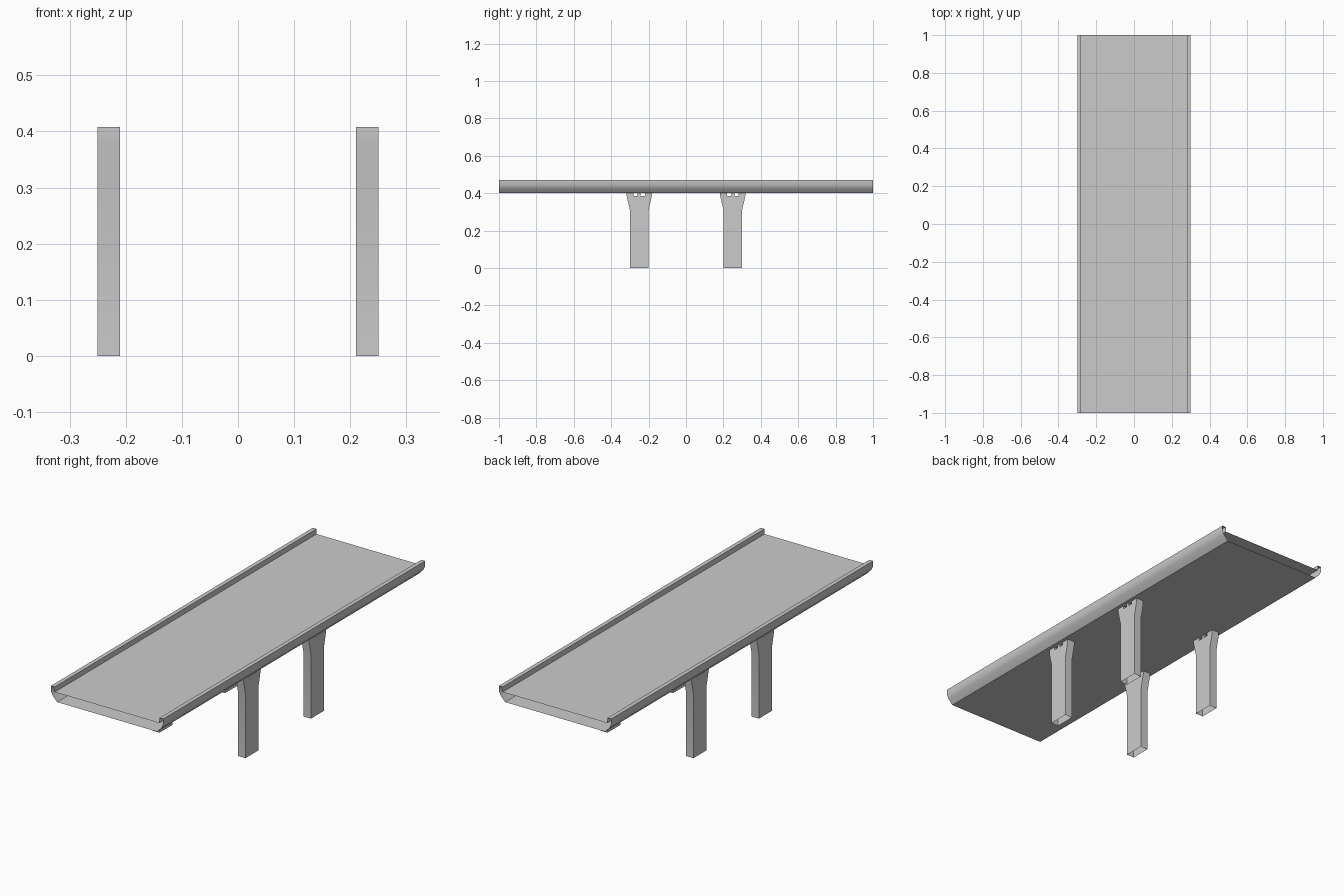
import bpy
import math

if "Cube" in bpy.data.objects:
    bpy.data.objects.remove(bpy.data.objects["Cube"])


def make_object(name, verts, faces, angle):
    mesh = bpy.data.meshes.new(name)
    mesh.from_pydata(verts, [], faces)
    mesh.update()
    obj = bpy.data.objects.new(name, mesh)
    bpy.context.collection.objects.link(obj)
    bpy.ops.object.select_all(action='DESELECT')
    obj.select_set(True)
    bpy.context.view_layer.objects.active = obj
    bpy.ops.object.shade_smooth_by_angle(angle=math.radians(angle))
    return obj


# Deck: hollow channel with raised side rails, open at both ends
half = [(0.267, 0.40), (0.29, 0.424), (0.30, 0.444), (0.30, 0.47),
        (0.28, 0.47), (0.28, 0.445)]
profile = half + [(-x, z) for x, z in reversed(half)]
n = len(profile)
verts = [(x, y, z) for y in (-1, 1) for x, z in profile]
faces = [(i, i + n, (i + 1) % n + n, (i + 1) % n) for i in range(n)]
make_object("deck", verts, [f[::-1] for f in faces], 45)

# Leg outline in y/z: narrow post, flared head, two small notches on top
leg_half = [(0.05, 0.0), (0.05, 0.31), (0.067, 0.383), (0.067, 0.408),
            (0.03, 0.408), (0.03, 0.385), (0.008, 0.385), (0.008, 0.408)]
outline = leg_half + [(-y, z) for y, z in reversed(leg_half)]
m = len(outline)


def add_leg(name, cx, cy):
    verts = [(cx + dx, cy + y, z) for dx in (-0.02, 0.02) for y, z in outline]
    # The last outline edge is skipped so the foot stays open
    faces = [(i, i + m, i + m + 1, i + 1) for i in range(m - 1)]
    faces = [f[::-1] for f in faces]
    faces += [tuple(range(m))[::-1], tuple(range(m, 2 * m))]
    make_object(name, verts, faces, 30)


# Four legs
for side, cx in (("left", -0.23), ("right", 0.23)):
    for end, cy in (("front", -0.25), ("back", 0.25)):
        add_leg(f"{end}_{side}_leg", cx, cy)
